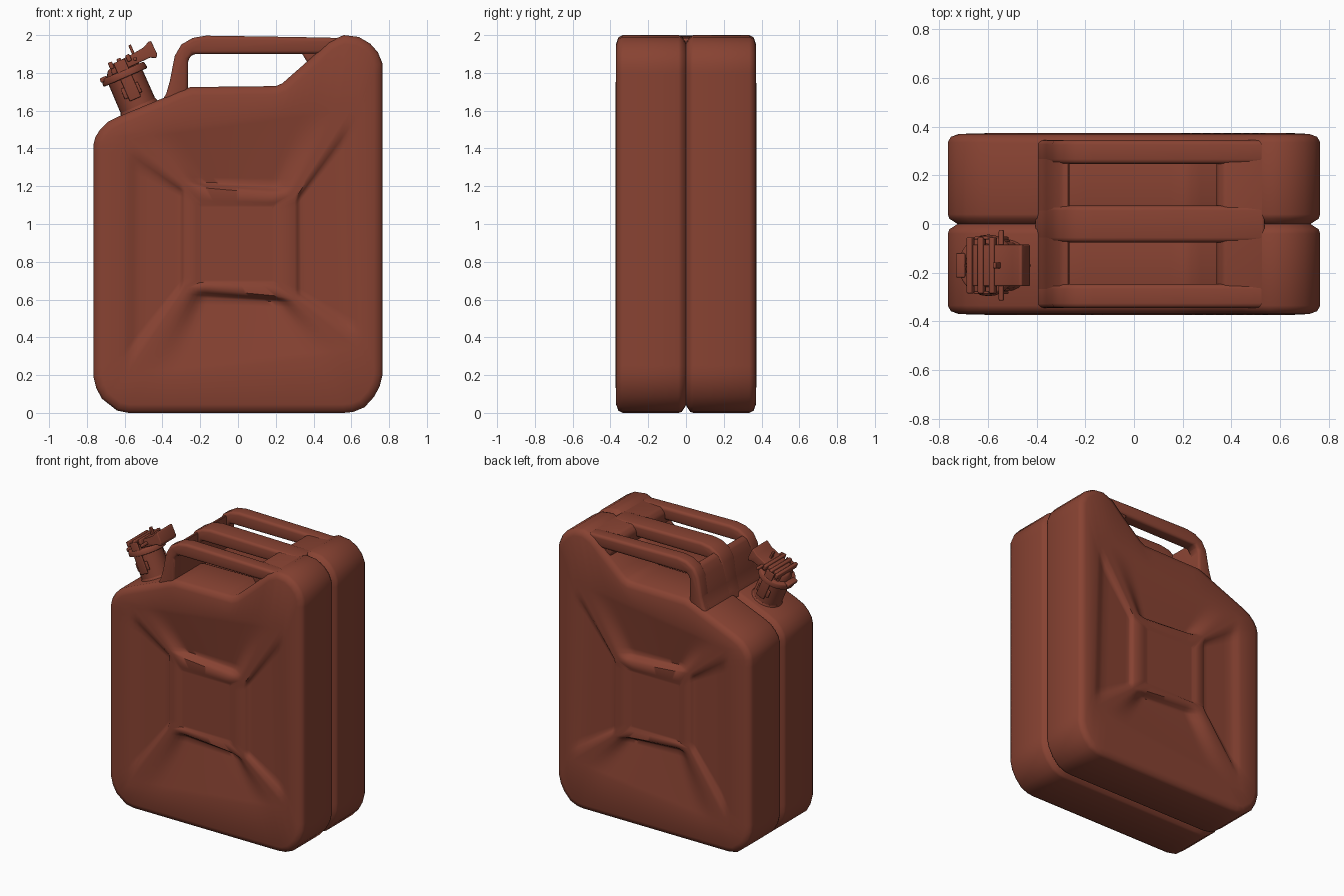
import bpy, bmesh, math
from mathutils import Vector, Matrix

if "Cube" in bpy.data.objects:
    bpy.data.objects.remove(bpy.data.objects["Cube"])

paint = bpy.data.materials.new("rust red paint")
paint.diffuse_color = (0.245, 0.055, 0.032, 1)
paint.use_nodes = True
paint.node_tree.nodes["Principled BSDF"].inputs["Base Color"].default_value = paint.diffuse_color


def finish(bm, name, bevel=0, segments=3, angle=40):
    bmesh.ops.recalc_face_normals(bm, faces=bm.faces)
    me = bpy.data.meshes.new(name)
    bm.to_mesh(me)
    bm.free()
    ob = bpy.data.objects.new(name, me)
    bpy.context.collection.objects.link(ob)
    me.materials.append(paint)
    bpy.ops.object.select_all(action='DESELECT')
    bpy.context.view_layer.objects.active = ob
    ob.select_set(True)
    if bevel:
        m = ob.modifiers.new("round", 'BEVEL')
        m.width, m.segments, m.limit_method = bevel, segments, 'ANGLE'
        m.angle_limit = math.radians(35)
        bpy.ops.object.modifier_apply(modifier="round")
    bpy.ops.object.shade_smooth_by_angle(angle=math.radians(angle))
    return ob


def extrude_profile(name, pts, y0, y1, bevel=0, matrix=None):
    bm = bmesh.new()
    f = bm.faces.new([bm.verts.new((x, y0, z)) for x, z in pts])
    r = bmesh.ops.extrude_face_region(bm, geom=[f])
    bmesh.ops.translate(bm, vec=(0, y1 - y0, 0),
                        verts=[v for v in r["geom"] if isinstance(v, bmesh.types.BMVert)])
    if matrix:
        bm.transform(matrix)
    return finish(bm, name, bevel)


# --- Tank: side outline in four sections, each starting at a corner
sections = [
    [(-.72, .075), (-.75, .13), (-.765, .19), (-.765, 1.42), (-.755, 1.46)],
    [(-.73, 1.50), (-.69, 1.54), (-.63, 1.57), (-.40, 1.665), (-.31, 1.705), (-.25, 1.725),
     (.20, 1.73), (.235, 1.745), (.40, 1.89), (.48, 1.965), (.56, 2.0), (.64, 1.99)],
    [(.70, 1.955), (.74, 1.91), (.765, 1.85), (.765, .20), (.75, .14)],
    [(.72, .085), (.67, .03), (.61, .005), (.56, 0), (-.58, 0), (-.64, .012)]]
panel = [(-.60, 1.47), (.62, 1.64), (.66, .32), (-.61, .17)]
frame = [(-.28, 1.20), (.30, 1.15), (.30, .61), (-.28, .665)]
square = [(-.20, 1.10), (.19, 1.10), (.19, .69), (-.20, .69)]

outline, where = [], []          # points, and (section, fraction along it)
for s, sec in enumerate(sections):
    ends = sec + [sections[(s + 1) % 4][0]]
    pts = []
    for a, b in zip(ends, ends[1:]):
        a, b = Vector(a), Vector(b)
        n = max(1, round((b - a).length / .05))
        pts += [a.lerp(b, i / n) for i in range(n)]
    pts.append(Vector(ends[-1]))
    run = [0]
    for a, b in zip(pts, pts[1:]):
        run.append(run[-1] + (b - a).length)
    outline += pts[:-1]
    where += [(s, r / run[-1]) for r in run[:-1]]


def inset(d):
    out = []
    for i, p in enumerate(outline):
        a = (p - outline[i - 1]).normalized()
        b = (outline[(i + 1) % len(outline)] - p).normalized()
        na, nb = Vector((a.y, -a.x)), Vector((b.y, -b.x))
        n = (na + nb).normalized()
        out.append(p + n * (d / n.dot(na)))
    return out


def quad_ring(q):
    return [Vector(q[(s + 3) % 4]).lerp(Vector(q[s]), f) for s, f in where]


def ring(pts, y):
    return [(p.x, y, p.y) for p in pts]


def smooth(t):
    t = max(0, min(1, t))
    return t * t * (3 - 2 * t)


def pocket(s, f, t):
    """Depth of the four pressed pockets; ribs between them stay flush."""
    if s in (0, 2):                       # side pockets: flat floor
        return .024 * smooth((min(f, 1 - f) - .03) / .06) * smooth(t / .25) * smooth((1 - t) / .09)
    return .052 * smooth((min(f, 1 - f) - .05) / .17) * t * smooth((1 - t) / .10)


# rings from the seam at y = 0 out to the centre of the pressed panel
half = [ring(inset(.04), 0), ring(inset(.006), -.022), ring(inset(0), -.04),
        ring(inset(0), -.335), ring(inset(.012), -.358), ring(inset(.045), -.37)]
outer, mid = quad_ring(panel), quad_ring(frame)
for t in (0, .08, .16, .25, .4, .55, .7, .82, .90, .93, .96, 1):
    half.append([(p.x, -.373 + pocket(s, f, t) + .008 * t, p.y) for p, (s, f) in
                 ((a.lerp(b, t), w) for a, b, w in zip(outer, mid, where))])
sq = quad_ring(square)
half.append(ring([a.lerp(b, .75) for a, b in zip(mid, sq)], -.364))
half.append(ring(sq, -.355))
centre = Vector((-.005, .895))
half.append(ring([p.lerp(centre, .06) for p in sq], -.355))
rings = [[(x, -y, z) for x, y, z in r] for r in reversed(half[1:])] + half

bm = bmesh.new()
vs = [[bm.verts.new(c) for c in r] for r in rings]
n = len(outline)
for r0, r1 in zip(vs, vs[1:]):
    for i in range(n):
        j = (i + 1) % n
        bm.faces.new((r0[i], r0[j], r1[j], r1[i]))
bm.faces.new(vs[0])
bm.faces.new(vs[-1])
finish(bm, "tank_body", angle=50)

# --- Triple carrying handle
bar = [(-.41, 1.64), (-.38, 1.69), (-.36, 1.76), (-.335, 1.89), (-.30, 1.95), (-.24, 1.985),
       (-.17, 1.997), (.30, 1.99), (.54, 1.985), (.50, 1.90), (-.24, 1.90), (-.265, 1.87),
       (-.265, 1.68)]
for name, y0, y1 in (("handle_bar_front", -.345, -.247), ("handle_bar_middle", -.075, .075),
                     ("handle_bar_back", .247, .345)):
    extrude_profile(name, bar, y0, y1, .03)
# wall joining the bars at the spout end, and bridge at the tank end
extrude_profile("handle_wall", [(-.41, 1.64), (-.38, 1.69), (-.36, 1.76), (-.335, 1.88), (-.30, 1.94),
                                (-.265, 1.955), (-.265, 1.68)], -.34, .34, .012)
extrude_profile("handle_bridge", [(.37, 1.85), (.34, 1.90), (.34, 1.95), (.37, 1.982), (.54, 1.985),
                                  (.52, 1.88)], -.335, .335, .015)

# --- Tilted filler spout; local x runs along the shoulder, local z along the spout
tilt = Matrix.Translation((-.525, -.17, 1.615)) @ Matrix.Rotation(-math.radians(23.5), 4, 'Y')


def disc(name, r0, r1, z0, z1, bevel=0, x=0):
    bm = bmesh.new()
    bmesh.ops.create_cone(bm, cap_ends=True, segments=24, radius1=r0, radius2=r1, depth=z1 - z0,
                          matrix=tilt @ Matrix.Translation((x, 0, (z0 + z1) / 2)))
    finish(bm, name, bevel, 2)


def block(name, x0, x1, y0, y1, z0, z1, bevel=.006):
    extrude_profile(name, [(x0, z0), (x1, z0), (x1, z1), (x0, z1)], y0, y1, bevel, tilt)


disc("spout_collar", .118, .10, -.03, .012)
disc("spout_neck", .10, .098, -.04, .19)
disc("spout_cap", .128, .122, .175, .215, .008)
disc("cap_top", .095, .07, .21, .25, .01)
for side, y in (("front", -.118), ("back", .106)):
    block("clamp_arm_" + side, -.03, .035, y, y + .012, .05, .27)
    block("neck_lug_" + side, -.05, .05, y * .9, y * .9 + .012, .07, .13)
# cam lever: ridged plate with an upturned thumb tab
extrude_profile("lever", [(-.06, .215), (.16, .22), (.19, .205), (.203, .22), (.20, .30),
                          (.185, .30), (.15, .283), (.08, .275), (-.05, .268)], -.085, .085, .006, tilt)
for i, x in enumerate((-.045, .005, .055)):
    block("lever_ridge_%d" % (i + 1), x - .012, x + .012, -.115, .115, .245, .283)
block("hinge_pin", .075, .095, -.145, .145, .235, .255)
block("hinge_latch", .08, .095, -.012, .012, .12, .325, .003)
block("cap_lip", -.13, -.09, -.05, .05, .20, .225)
